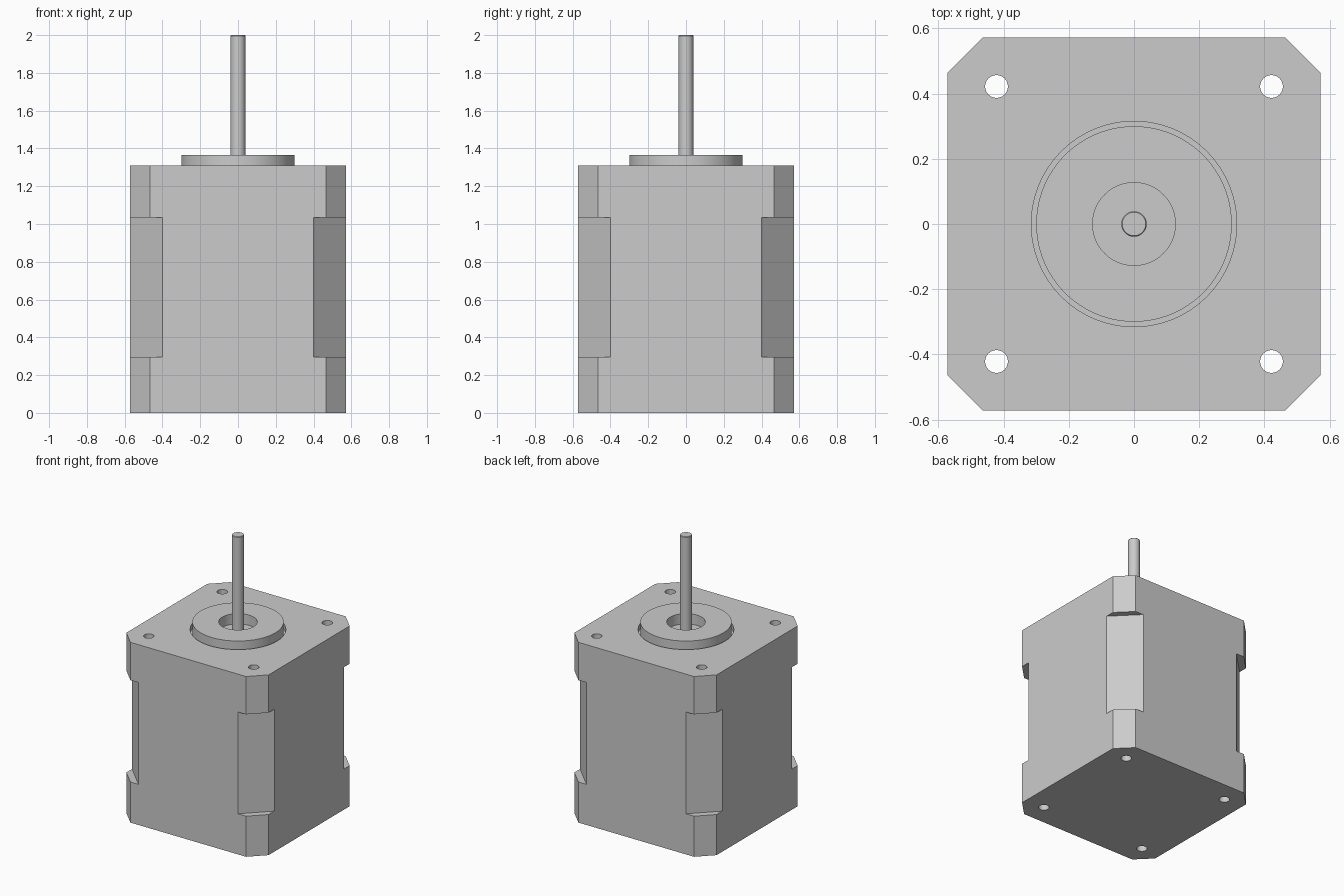
import bpy, bmesh, math
from mathutils import Matrix

HALF, CHAMFER = 0.572, 0.465      # body half width, start of corner chamfer
TOP = 1.31                        # top of the body
HOLE = 0.422                      # screw hole offset
RING = 0.37                       # radius of the centre insert

cube = bpy.data.objects.get("Cube")
if cube:
    bpy.data.objects.remove(cube, do_unlink=True)

metal = bpy.data.materials.new("grey metal")
metal.use_nodes = True
grey = (0.6, 0.6, 0.6, 1)
metal.diffuse_color = grey
metal.node_tree.nodes["Principled BSDF"].inputs["Base Color"].default_value = grey


def finish(name, bm):
    bmesh.ops.recalc_face_normals(bm, faces=bm.faces)
    mesh = bpy.data.meshes.new(name)
    bm.to_mesh(mesh)
    bm.free()
    mesh.materials.append(metal)
    obj = bpy.data.objects.new(name, mesh)
    bpy.context.collection.objects.link(obj)
    return obj


def smooth(obj):
    bpy.ops.object.select_all(action='DESELECT')
    obj.select_set(True)
    bpy.context.view_layer.objects.active = obj
    bpy.ops.object.shade_smooth_by_angle(angle=math.radians(30))


def cylinder(bm, radius, low, high, x=0, y=0, sides=32):
    bmesh.ops.create_cone(
        bm, cap_ends=True, segments=sides, radius1=radius, radius2=radius,
        depth=high - low, matrix=Matrix.Translation((x, y, (low + high) / 2)))


def lathe(name, profile, steps=96):
    bm = bmesh.new()
    verts = [bm.verts.new((r, 0, z)) for r, z in profile]
    edges = [bm.edges.new(pair) for pair in zip(verts, verts[1:])]
    bmesh.ops.spin(bm, geom=verts + edges, cent=(0, 0, 0), axis=(0, 0, 1),
                   angle=math.tau, steps=steps, use_duplicate=False)
    bmesh.ops.remove_doubles(bm, verts=bm.verts, dist=0.0001)
    obj = finish(name, bm)
    smooth(obj)
    return obj


# Body: square prism with chamfered corners
bm = bmesh.new()
outline = []
for i in range(4):
    turn = Matrix.Rotation(i * math.pi / 2, 3, 'Z')
    for x, y in ((HALF, CHAMFER), (CHAMFER, HALF)):
        outline.append(bm.verts.new(turn @ Matrix.Identity(3).col[0] * x
                                    + turn @ Matrix.Identity(3).col[1] * y))
base = bm.faces.new(outline)
grown = bmesh.ops.extrude_face_region(bm, geom=[base])["geom"]
bmesh.ops.translate(bm, vec=(0, 0, TOP),
                    verts=[v for v in grown if isinstance(v, bmesh.types.BMVert)])
body = finish("motor_body", bm)

# Cutter: centre pocket, screw holes and deeper corner notches
bm = bmesh.new()
cylinder(bm, RING, 1.2, 1.4, sides=96)
inner = (HALF + 0.40) / math.sqrt(2)
for i in range(4):
    sx, sy = (1 if i in (0, 3) else -1), (1 if i < 2 else -1)
    cylinder(bm, 0.035, -0.1, TOP + 0.1, sx * HOLE, sy * HOLE)
    place = (Matrix.Rotation(math.pi / 4 + i * math.pi / 2, 4, 'Z')
             @ Matrix.Translation((inner + 0.15, 0, 0.665))
             @ Matrix.Diagonal((0.3, 0.8, 0.74, 1)))
    bmesh.ops.create_cube(bm, size=1, matrix=place)
cutter = finish("body_cutter", bm)
cutter.hide_render = True
mod = body.modifiers.new("cuts", 'BOOLEAN')
mod.operation, mod.solver, mod.object = 'DIFFERENCE', 'EXACT', cutter
bpy.context.view_layer.objects.active = body
bpy.ops.object.modifier_apply(modifier=mod.name)
bpy.data.objects.remove(cutter, do_unlink=True)
smooth(body)

# Centre insert: flush ring, narrow groove, raised boss with bearing recess
lathe("pilot_boss", [
    (0, 1.2), (RING, 1.2), (RING, TOP), (0.315, TOP), (0.315, 1.27),
    (0.30, 1.27), (0.30, 1.365), (0.127, 1.365), (0.127, 1.29), (0, 1.29)])

# Shaft with a slightly eased tip
lathe("shaft", [(0, 1.25), (0.039, 1.25), (0.039, 1.996), (0.036, 2), (0, 2)], 48)
